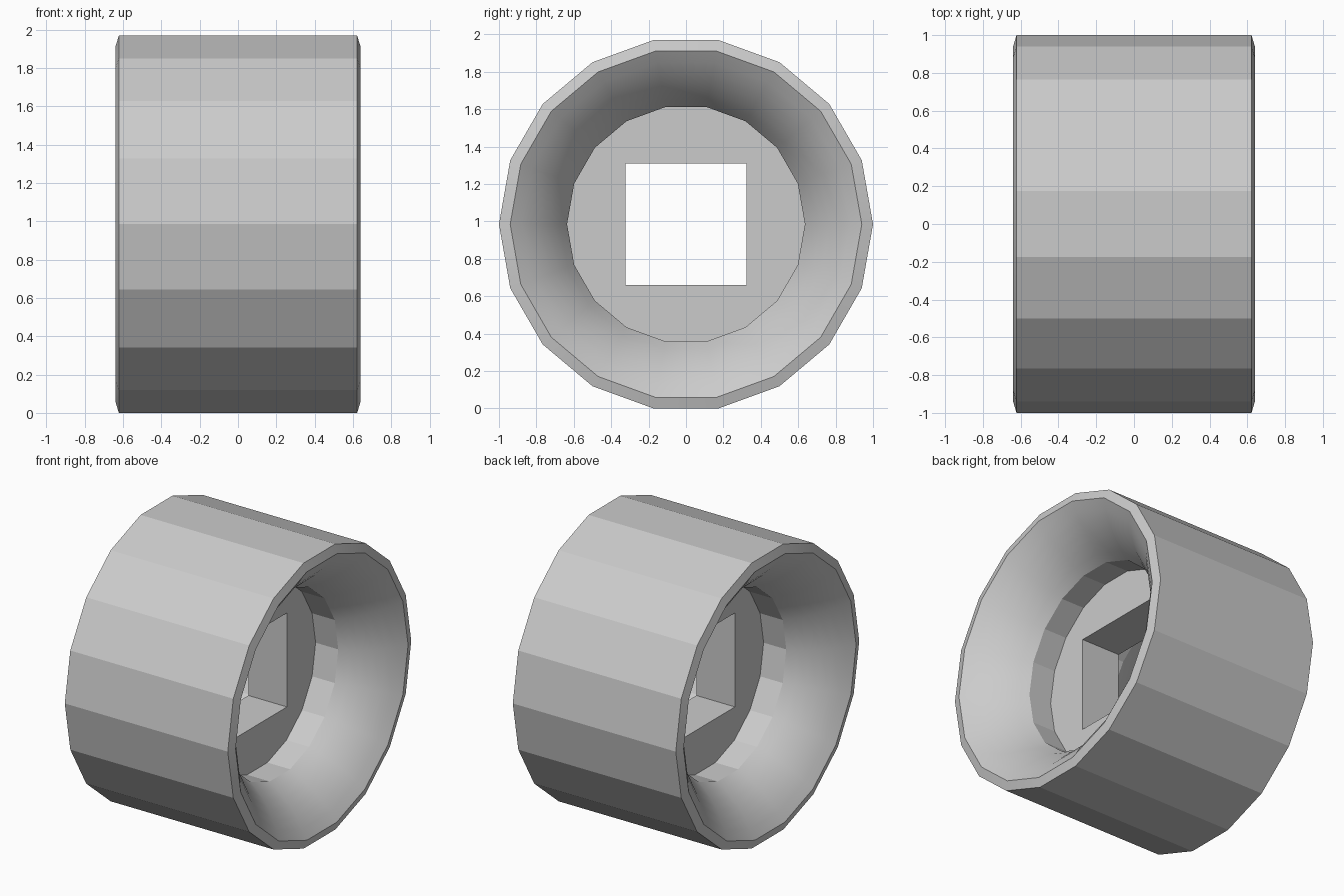
import bpy, bmesh, math
from mathutils import Vector

if "Cube" in bpy.data.objects:
    bpy.data.objects.remove(bpy.data.objects["Cube"], do_unlink=True)

SIDES = 18
CENTRE = math.cos(math.pi / SIDES)    # axle height, resting on a flat side
HOLE = 0.648

grey = bpy.data.materials.new("plain grey")
grey.use_nodes = True
colour = (0.6, 0.6, 0.6, 1)
grey.diffuse_color = colour
grey.node_tree.nodes["Principled BSDF"].inputs["Base Color"].default_value = colour


def flare(steps=6):
    """Convex curve from the rim down to the hub recess, as (x, radius)."""
    a, b, c = Vector((0.64, 0.94)), Vector((0.522, 0.746)), Vector((0.32, 0.636))
    return [tuple(a.lerp(b, i / steps).lerp(b.lerp(c, i / steps), i / steps))
            for i in range(steps + 1)]


# Half profile from tread to hub face, then mirrored to the other end
half = [(0.622, 1.0)] + flare() + [(0.147, 0.636)]
profile = [(-x, r) for x, r in reversed(half)] + half

# Wheel body: the profile turned around the x axis
bm = bmesh.new()
rings = []
for x, r in profile:
    angles = [2 * math.pi * i / SIDES for i in range(SIDES)]
    rings.append([bm.verts.new((x, r * math.cos(a), CENTRE + r * math.sin(a)))
                  for a in angles])
for low, high in zip(rings, rings[1:]):
    for i in range(SIDES):
        j = (i + 1) % SIDES
        bm.faces.new((low[i], low[j], high[j], high[i]))
for ring in (rings[0], rings[-1]):
    bm.faces.new(ring)                # hub faces
bmesh.ops.recalc_face_normals(bm, faces=bm.faces)
mesh = bpy.data.meshes.new("wheel")
bm.to_mesh(mesh)
bm.free()
mesh.materials.append(grey)
wheel = bpy.data.objects.new("wheel", mesh)
bpy.context.collection.objects.link(wheel)

# Square axle hole
bpy.ops.mesh.primitive_cube_add(size=1, location=(0, 0, CENTRE))
cutter = bpy.context.object
cutter.name = "axle_hole_cutter"
cutter.scale = (0.6, HOLE, HOLE)
cutter.hide_render = True
cutter.data.materials.append(grey)
cut = wheel.modifiers.new("axle hole", 'BOOLEAN')
cut.operation = 'DIFFERENCE'
cut.solver = 'EXACT'
cut.object = cutter
bpy.ops.object.select_all(action='DESELECT')
wheel.select_set(True)
bpy.context.view_layer.objects.active = wheel
bpy.ops.object.modifier_apply(modifier=cut.name)
bpy.data.objects.remove(cutter, do_unlink=True)

# Faceted tread, smooth flares
bpy.ops.object.shade_smooth_by_angle(angle=math.radians(19))
